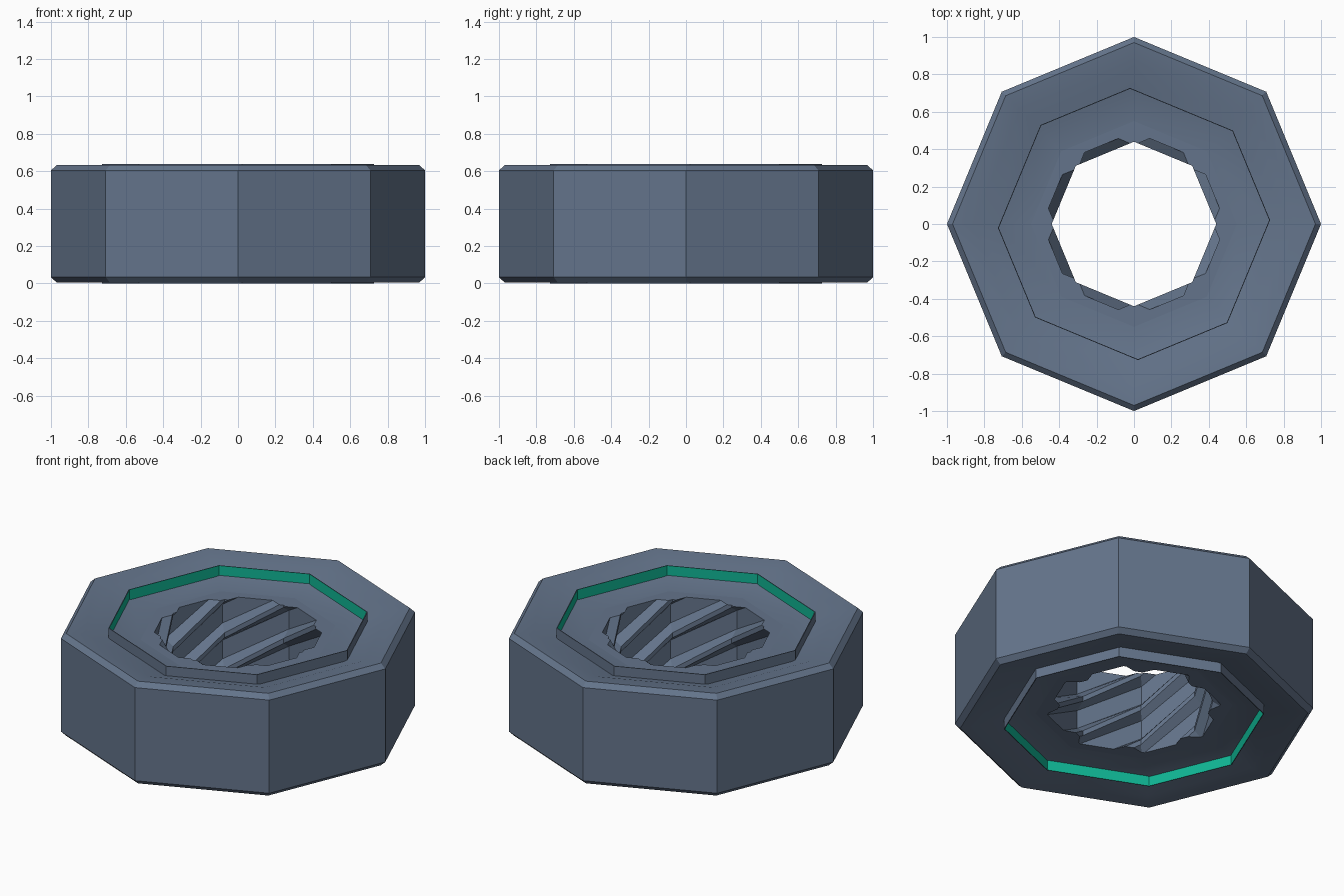
import bpy, bmesh, math
from mathutils import Vector

if "Cube" in bpy.data.objects:
    bpy.data.objects.remove(bpy.data.objects["Cube"])

N = 8            # sides
H = 0.637        # full height
FLOOR = 0.56     # height of the recessed floor around the bore
JOIN = 0.55      # radius where body floor meets the bore part


def material(name, rgb):
    m = bpy.data.materials.new(name)
    m.diffuse_color = (*rgb, 1)
    m.use_nodes = True
    m.node_tree.nodes["Principled BSDF"].inputs["Base Color"].default_value = m.diffuse_color
    return m


slate = material("slate", (0.127, 0.175, 0.258))
green = material("green", (0.005, 0.47, 0.30))


def finish(name, bm, mats, smooth=None, open_join=False):
    bmesh.ops.recalc_face_normals(bm, faces=bm.faces)
    if open_join:  # drop the hidden wall where body and bore meet
        hidden = [f for f in bm.faces
                  if all(abs(v.co.xy.length - JOIN) < 1e-4 for v in f.verts)]
        bmesh.ops.delete(bm, geom=hidden, context='FACES')
    me = bpy.data.meshes.new(name)
    bm.to_mesh(me)
    bm.free()
    ob = bpy.data.objects.new(name, me)
    bpy.context.collection.objects.link(ob)
    for m in mats:
        me.materials.append(m)
    if smooth:
        bpy.context.view_layer.objects.active = ob
        ob.select_set(True)
        bpy.ops.object.shade_smooth_by_angle(angle=math.radians(smooth))
        ob.select_set(False)
    return ob


def lathe(bm, profile, twist=0.0):
    """Closed (r, z) profile swept round N sides; twist alternates per corner."""
    rings = []
    for k in range(N):
        a = 2 * math.pi * k / N + (twist if k % 2 == 0 else -twist)
        rings.append([bm.verts.new((r * math.cos(a), r * math.sin(a), z)) for r, z in profile])
    n = len(profile)
    return [[bm.faces.new((rings[k][i], rings[(k + 1) % N][i],
                           rings[(k + 1) % N][(i + 1) % n], rings[k][(i + 1) % n]))
             for k in range(N)] for i in range(n)]


# Body: chamfered octagon, dished on both ends
half = [(1.0, 0.604), (0.97, 0.632), (0.86, 0.618), (0.725, 0.575), (JOIN, FLOOR)]
profile = half + [(r, H - z) for r, z in reversed(half)]
bm = bmesh.new()
lathe(bm, profile)
finish("nut_body", bm, [slate], 24, open_join=True)

# Thin collars standing in the dished faces, green on the inside
for name, z0, z1 in (("top_collar", FLOOR, H), ("bottom_collar", 0.0, H - FLOOR)):
    bm = bmesh.new()
    strips = lathe(bm, [(0.728, z0), (0.728, z1), (0.723, z1), (0.723, z0)], math.radians(1.65))
    for f in strips[2]:
        f.material_index = 1
    finish(name, bm, [slate, green])

# Threaded bore: eight-start thread, each ridge climbs one pitch per side
pitch = 0.22
tooth = [(-0.07, 0.44), (0.07, 0.44), (0.24, 0.492), (0.76, 0.492)]
levels = [(r, FLOOR + (m + t) * pitch) for m in range(-5, 4) for t, r in tooth]
per = len(tooth)
bm = bmesh.new()
cols = []
for k in range(N):
    a = 2 * math.pi * k / N
    cols.append([bm.verts.new((r * math.cos(a), r * math.sin(a), z)) for r, z in levels])
for k in range(N):
    c, d = cols[k], cols[(k + 1) % N]          # climbs clockwise, from d to c
    for i in range(len(levels) - per - 1):
        bm.faces.new((c[i + per], c[i + per + 1], d[i + 1], d[i]))
outer = [[bm.verts.new((JOIN * math.cos(2 * math.pi * k / N),
                        JOIN * math.sin(2 * math.pi * k / N), z)) for k in range(N)]
         for z in (-0.3, 1.0)]
for k in range(N):
    j = (k + 1) % N
    bm.faces.new((outer[0][k], outer[0][j], outer[1][j], outer[1][k]))
# trim flush with both floors and close the ends
for z, up in ((FLOOR, 1), (H - FLOOR, -1)):
    cut = bmesh.ops.bisect_plane(bm, geom=bm.verts[:] + bm.edges[:] + bm.faces[:], dist=1e-5,
                                 plane_co=(0, 0, z), plane_no=(0, 0, up), clear_outer=True)
    rim = [e for e in cut["geom_cut"] if isinstance(e, bmesh.types.BMEdge)]
    bmesh.ops.triangle_fill(bm, edges=rim, use_beauty=True, normal=Vector((0, 0, up)))
finish("threaded_bore", bm, [slate], open_join=True)
